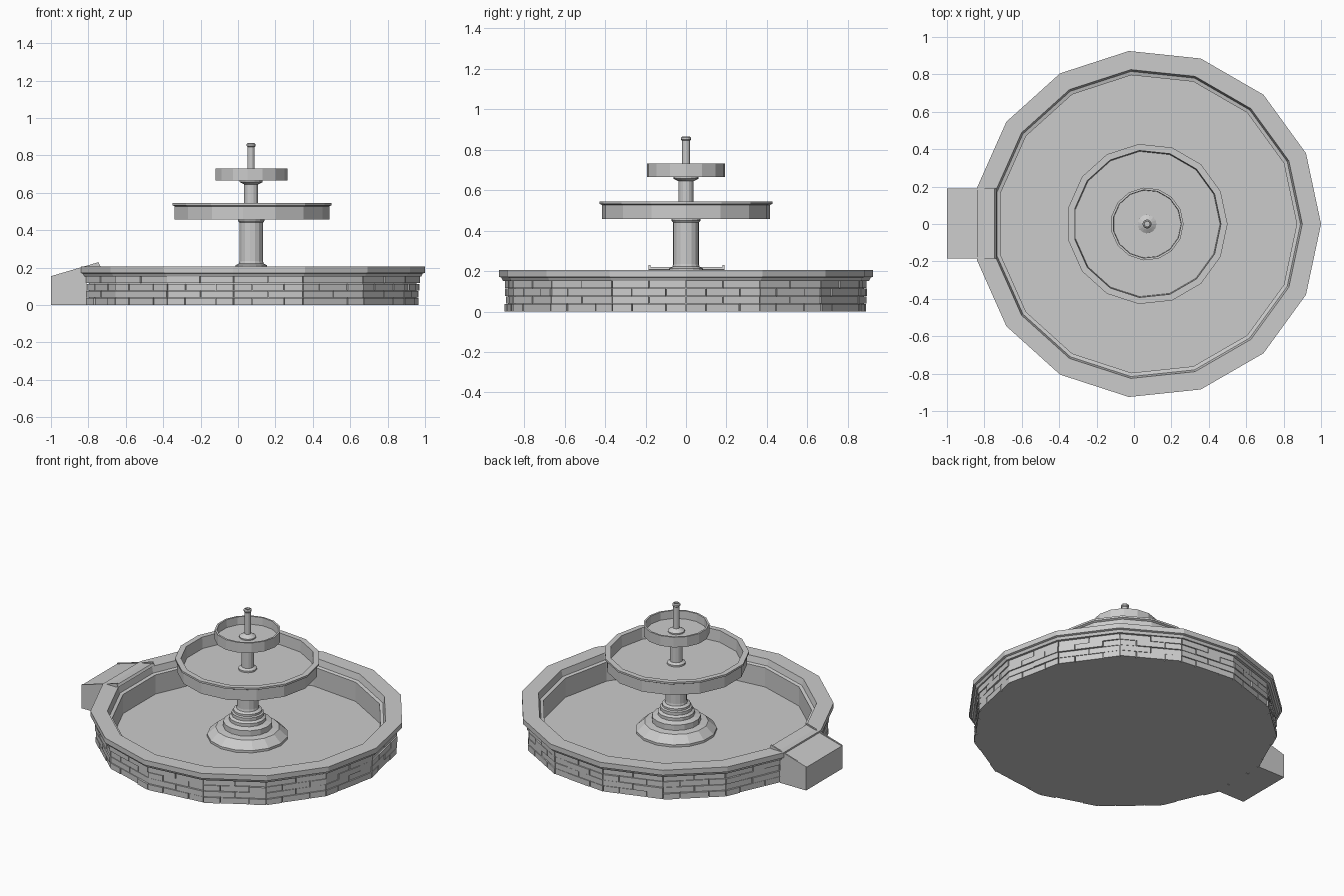
import bpy, bmesh, math, random
from mathutils import Vector

if "Cube" in bpy.data.objects:
    bpy.data.objects.remove(bpy.data.objects["Cube"])

random.seed(4)
CX, SIDES = 0.07, 15
STEP = 2 * math.pi / SIDES


def finish(name, bm):
    bmesh.ops.remove_doubles(bm, verts=bm.verts, dist=1e-5)
    bmesh.ops.recalc_face_normals(bm, faces=bm.faces)
    me = bpy.data.meshes.new(name)
    bm.to_mesh(me)
    bm.free()
    ob = bpy.data.objects.new(name, me)
    bpy.context.collection.objects.link(ob)
    return ob


def lathe(name, profile, n=SIDES):
    """Closed turned part: profile of (radius, z) starting and ending on the axis."""
    bm = bmesh.new()
    rings = []
    for r, z in profile:
        if r == 0:
            rings.append([bm.verts.new((CX, 0, z))] * n)
        else:
            rings.append([bm.verts.new((CX + r * math.cos(i * 2 * math.pi / n),
                                        r * math.sin(i * 2 * math.pi / n), z)) for i in range(n)])
    for a, b in zip(rings, rings[1:]):
        for i in range(n):
            j = (i + 1) % n
            bm.faces.new(list(dict.fromkeys((a[i], a[j], b[j], b[i]))))
    return finish(name, bm)


def prism(bm, bottom, top):
    """Join two matching polygons into a solid."""
    a = [bm.verts.new(p) for p in bottom]
    b = [bm.verts.new(p) for p in top]
    bm.faces.new(a)
    bm.faces.new(b)
    for i in range(len(a)):
        j = (i + 1) % len(a)
        bm.faces.new((a[i], a[j], b[j], b[i]))


# Pool basin with coping rim
lathe("pool_basin", [(0, 0), (0.885, 0), (0.885, 0.152), (0.91, 0.152), (0.918, 0.168),
                     (0.93, 0.172), (0.93, 0.205), (0.83, 0.205), (0.82, 0.165),
                     (0.80, 0.160), (0.80, 0.035), (0, 0.035)])

# Brick courses around the basin
bm = bmesh.new()
ROWS, H, GAP = 4, 0.153 / 4, 0.0015
for row in range(ROWS):
    cuts = (0, 0.5, 1) if row % 2 else (0, 0.27, 0.73, 1)
    z0, z1 = row * H + (GAP if row else 0), (row + 1) * H - GAP
    for s in range(SIDES):
        c0, c1 = (Vector((math.cos(a), math.sin(a), 0)) for a in (s * STEP, (s + 1) * STEP))
        for t0, t1 in zip(cuts, cuts[1:]):
            d0, d1 = c0.lerp(c1, t0 + 0.006), c0.lerp(c1, t1 - 0.006)
            r = 0.899 + random.uniform(-0.006, 0.004)
            quad = [d0 * 0.87, d0 * r, d1 * r, d1 * 0.87]
            prism(bm, [p + Vector((CX, 0, z0)) for p in quad],
                  [p + Vector((CX, 0, z1)) for p in quad])
finish("brick_wall", bm)

# Sloping inlet block with overhanging spout lip and low side edges
bm = bmesh.new()


def slab(profile, y0, y1):
    prism(bm, [(x, y0, z) for x, z in profile], [(x, y1, z) for x, z in profile])


slab([(-1, 0), (-0.81, 0), (-0.81, 0.2), (-0.735, 0.207), (-0.745, 0.221), (-1, 0.15)], -0.185, 0.19)
for y0, y1 in ((-0.185, -0.176), (0.181, 0.19)):
    slab([(-1, 0.148), (-0.74, 0.215), (-0.745, 0.229), (-1, 0.154)], y0, y1)
finish("inlet_block", bm)

# Stepped pedestal and main column
lathe("pedestal", [(0, 0.03), (0.24, 0.03), (0.24, 0.05), (0.19, 0.095), (0.145, 0.10),
                   (0.145, 0.135), (0.11, 0.145), (0.11, 0.165), (0.095, 0.175), (0.095, 0.195),
                   (0.085, 0.2), (0.085, 0.213), (0.067, 0.222), (0.064, 0.235),
                   (0.064, 0.44), (0.072, 0.45), (0.072, 0.46), (0, 0.46)])

# Lower bowl
lathe("lower_bowl", [(0, 0.457), (0.418, 0.457), (0.418, 0.527), (0.43, 0.533), (0.43, 0.545),
                     (0.395, 0.545), (0.39, 0.472), (0, 0.472)])

# Upper column
lathe("upper_column", [(0, 0.47), (0.055, 0.47), (0.055, 0.482), (0.038, 0.492), (0.038, 0.645),
                       (0.062, 0.657), (0.062, 0.668), (0, 0.668)])

# Upper bowl
lathe("upper_bowl", [(0, 0.665), (0.195, 0.665), (0.195, 0.731), (0.183, 0.731),
                     (0.181, 0.68), (0, 0.68)])

# Jet pipe with cap
lathe("jet_pipe", [(0, 0.678), (0.05, 0.678), (0.05, 0.688), (0.03, 0.70), (0.019, 0.705),
                   (0.019, 0.845), (0.024, 0.85), (0.024, 0.86), (0.018, 0.866),
                   (0.013, 0.866), (0.013, 0.855), (0, 0.855)])
